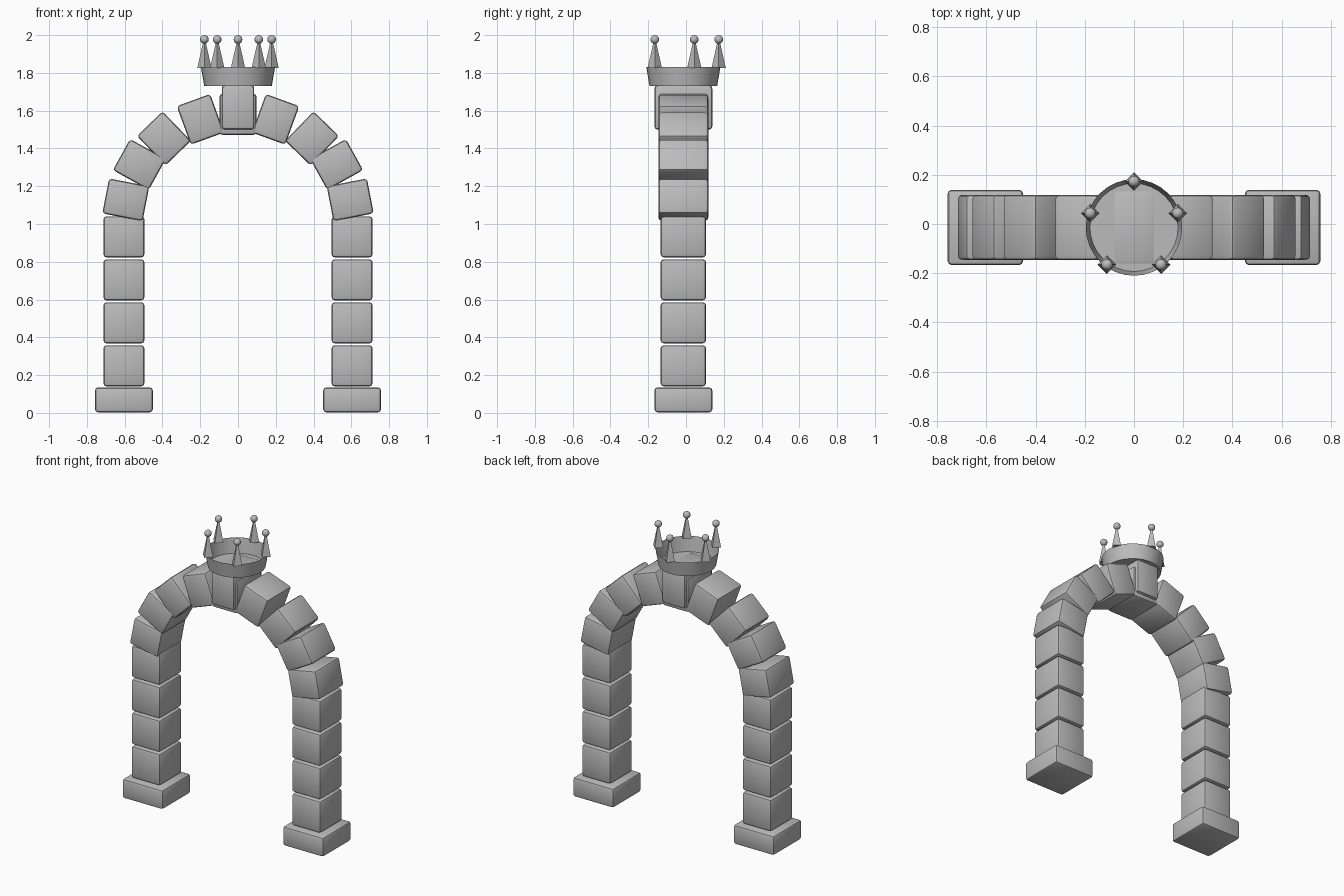
import bpy, bmesh, math
from mathutils import Matrix, Vector

if "Cube" in bpy.data.objects:
    bpy.data.objects.remove(bpy.data.objects["Cube"])

YC = -0.014  # shared depth centre of the arch

stone = bpy.data.materials.new("grey stone")
stone.diffuse_color = (0.5, 0.5, 0.5, 1)
stone.use_nodes = True
stone.node_tree.nodes["Principled BSDF"].inputs["Base Color"].default_value = stone.diffuse_color


def finish(bm, name, smooth=True, angle=40):
    bmesh.ops.recalc_face_normals(bm, faces=bm.faces[:])
    me = bpy.data.meshes.new(name)
    bm.to_mesh(me)
    bm.free()
    me.materials.append(stone)
    for p in me.polygons:
        p.use_smooth = smooth
    if smooth:
        me.set_sharp_from_angle(angle=math.radians(angle))
    ob = bpy.data.objects.new(name, me)
    bpy.context.collection.objects.link(ob)
    return ob


def block(name, x, z, size, tilt=0, bevel=0.016):
    """Rounded stone block; tilt in degrees leans it to the right."""
    bm = bmesh.new()
    bmesh.ops.create_cube(bm, size=1)
    bmesh.ops.scale(bm, vec=Vector(size), verts=bm.verts[:])
    bmesh.ops.bevel(bm, geom=bm.edges[:], offset=bevel, segments=2,
                    profile=0.5, affect='EDGES', clamp_overlap=True)
    m = Matrix.Translation((x, YC, z)) @ Matrix.Rotation(math.radians(tilt), 4, 'Y')
    bmesh.ops.transform(bm, matrix=m, verts=bm.verts[:])
    return finish(bm, name)


# Arch stones on the left side: x, z, tilt
ARCH = [(-0.594, 1.128, 11), (-0.522, 1.315, 29),
        (-0.392, 1.453, 46), (-0.199, 1.554, 70)]

for side, s in (("left", 1), ("right", -1)):
    # Foot and column
    block(f"{side}_base", -0.604 * s, 0.069, (0.306, 0.306, 0.132))
    for i in range(4):
        block(f"{side}_column_stone_{i + 1}", -0.604 * s, 0.249 + i * 0.2277,
              (0.217, 0.24, 0.217))
    # Curved part
    for i, (x, z, t) in enumerate(ARCH):
        block(f"{side}_arch_stone_{i + 1}", x * s, z, (0.217, 0.264, 0.188), t * s)

# Top of the arch
block("top_arch_stone", 0, 1.581, (0.196, 0.264, 0.218))
block("keystone", 0, 1.617, (0.172, 0.306, 0.234))

# Crown band: open cup with a floor
bm = bmesh.new()
bmesh.ops.create_cone(bm, cap_ends=True, segments=32, radius1=0.179,
                      radius2=0.196, depth=0.1)
top = [f for f in bm.faces if f.calc_center_median().z > 0.04]
bmesh.ops.delete(bm, geom=top, context='FACES_ONLY')
bmesh.ops.translate(bm, vec=(0, YC, 1.78), verts=bm.verts[:])
finish(bm, "crown_band")

# Crown spikes with balls
for i in range(5):
    a = math.radians(90 + 72 * i)
    x, y = 0.187 * math.cos(a), YC + 0.187 * math.sin(a)
    bm = bmesh.new()
    bmesh.ops.create_cone(bm, cap_ends=True, segments=4, radius1=0.038,
                          radius2=0.004, depth=0.15,
                          matrix=Matrix.Translation((x, y, 1.9)))
    finish(bm, f"crown_spike_{i + 1}", smooth=False)
    bm = bmesh.new()
    bmesh.ops.create_uvsphere(bm, u_segments=16, v_segments=10, radius=0.023,
                              matrix=Matrix.Translation((x, y, 1.977)))
    finish(bm, f"crown_ball_{i + 1}")
